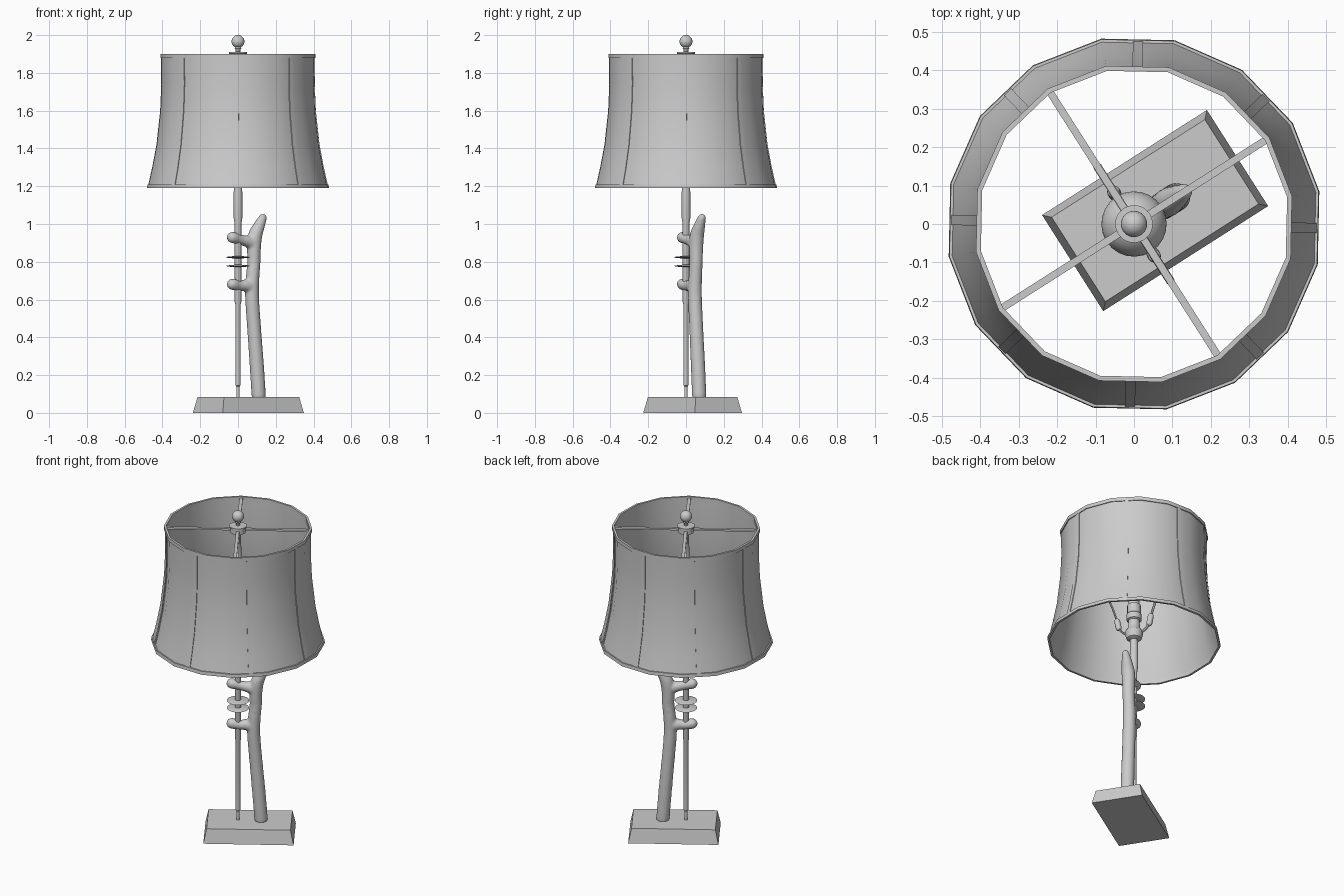
import bpy, bmesh, math
from mathutils import Vector, Matrix

if "Cube" in bpy.data.objects:
    bpy.data.objects.remove(bpy.data.objects["Cube"])

ROT = math.radians(32.5)      # the whole lamp is turned about z


def finish(bm, name, angle=30, rot=ROT):
    bmesh.ops.recalc_face_normals(bm, faces=bm.faces[:])
    for f in bm.faces:
        f.smooth = True
    for e in bm.edges:
        e.smooth = e.is_manifold and e.calc_face_angle(0) < math.radians(angle)
    me = bpy.data.meshes.new(name)
    bm.to_mesh(me)
    bm.free()
    ob = bpy.data.objects.new(name, me)
    ob.rotation_euler.z = rot
    bpy.context.collection.objects.link(ob)
    return ob


def skin(bm, rings, loop=False, caps=True):
    # bridge consecutive rings of vertices into a surface
    vs = [[bm.verts.new(p) for p in r] for r in rings]
    pairs = list(zip(vs, vs[1:])) + ([(vs[-1], vs[0])] if loop else [])
    for a, b in pairs:
        for i in range(len(a)):
            j = (i + 1) % len(a)
            bm.faces.new((a[i], a[j], b[j], b[i]))
    if caps and not loop:
        bm.faces.new(vs[0])
        bm.faces.new(vs[-1])


def lathe(name, profile, n=24, loop=False, angle=30):
    bm = bmesh.new()
    skin(bm, [[(r * math.cos(math.tau * i / n), r * math.sin(math.tau * i / n), z)
               for i in range(n)] for r, z in profile], loop)
    return finish(bm, name, angle)


def ball(r, zc, a0, a1, steps=10):
    # arc profile of a sphere, angles in degrees of latitude
    out = []
    for k in range(steps + 1):
        a = math.radians(a0 + (a1 - a0) * k / steps)
        out.append((max(r * math.cos(a), 0.001), zc + r * math.sin(a)))
    return out


def tube(bm, pts, sides=16, sub=4, flat=1.0):
    # round-ended tube through (x, z, radius) points in the xz plane
    P = [Vector(p) for p in pts]
    P = [2 * P[0] - P[1]] + P + [2 * P[-1] - P[-2]]
    path = []
    for i in range(1, len(P) - 2):
        a, b, c, d = P[i - 1:i + 3]
        for k in range(sub):
            t = k / sub
            path.append(0.5 * (2 * b + (c - a) * t + (2 * a - 5 * b + 4 * c - d) * t * t
                               + (3 * b - a - 3 * c + d) * t ** 3))
    path.append(P[-2])

    def cap(p, q):
        d = (p.xy - q.xy).normalized()
        out = []
        for deg in (30, 60, 87):
            a = math.radians(deg)
            e = p.xy + d * p.z * math.sin(a)
            out.append(Vector((e.x, e.y, p.z * math.cos(a))))
        return out
    path = cap(path[0], path[1])[::-1] + path + cap(path[-1], path[-2])
    rings = []
    for i, p in enumerate(path):
        t = (path[min(i + 1, len(path) - 1)].xy - path[max(i - 1, 0)].xy).normalized()
        ring = []
        for k in range(sides):
            a = math.tau * k / sides
            s, w = p.z * math.cos(a) * flat, p.z * math.sin(a)
            ring.append((p.x - t.y * s, w, p.y + t.x * s))
        rings.append(ring)
    skin(bm, rings)


# tapered rectangular base
bm = bmesh.new()
skin(bm, [[(0.065 + sx * (0.254 - d), sy * (0.148 - d), z)
           for sx, sy in ((-1, -1), (1, -1), (1, 1), (-1, 1))]
          for d, z in ((0, 0), (0.018, 0.085))])
finish(bm, "base")

# branch with two stubs, blended into one smooth body
bm = bmesh.new()
tube(bm, [(.13, .09, .038), (.118, .25, .038), (.101, .45, .037), (.088, .62, .037),
          (.092, .72, .036), (.1, .8, .035), (.1, .87, .037), (.108, .94, .038),
          (.135, .995, .03), (.156, 1.033, .022)])
tube(bm, [(-.035, .929, .031), (.015, .917, .027), (.06, .908, .032), (.1, .895, .036)])
tube(bm, [(-.035, .681, .031), (.015, .673, .028), (.05, .675, .033), (.09, .665, .036)])
branch = finish(bm, "branch", 80)
m = branch.modifiers.new("blend", 'REMESH')
m.mode = 'VOXEL'
m.voxel_size = 0.007
m.use_smooth_shade = True
m = branch.modifiers.new("soften", 'SMOOTH')
m.factor = 0.5
m.iterations = 8

# stem rod with stepped thickness
lathe("stem", [(.009, .08), (.009, .14), (.013, .145), (.013, .57), (.018, .59),
               (.018, 1.0), (.023, 1.03), (.023, 1.17), (.02, 1.23)], 16)

# two thin discs between the stubs
for i, z in enumerate((0.778, 0.824)):
    lathe(f"disc_{i + 1}", [(.015, z - .007), (.055, z - .003), (.063, z),
                            (.055, z + .003), (.015, z + .007)], 32)

# socket and bulb
lathe("socket", [(.02, 1.205), (.042, 1.215), (.05, 1.24), (.05, 1.26), (.036, 1.28),
                 (.032, 1.31), (.032, 1.33), (.042, 1.335), (.042, 1.37), (.038, 1.375),
                 (.038, 1.43), (.03, 1.435)], 24)
lathe("bulb", [(.028, 1.43), (.032, 1.47), (.05, 1.53)] + ball(.085, 1.61, -35, 90), 24, angle=60)

# harp: a flat hoop around the bulb, with sleeves at its feet
half = [(0, 1.25), (.05, 1.255), (.085, 1.29), (.098, 1.34), (.125, 1.43), (.165, 1.54),
        (.178, 1.63), (.155, 1.74), (.1, 1.83), (.04, 1.872), (0, 1.878)]
for i, side in enumerate((1, -1)):
    bm = bmesh.new()
    tube(bm, [(side * x, z, .011) for x, z in half], 8, 3, 0.5)
    finish(bm, f"harp_{i + 1}", 60, ROT + math.pi / 2)
    bm = bmesh.new()
    tube(bm, [(side * .09, 1.30, .017), (side * .099, 1.345, .017)], 12, 2)
    finish(bm, f"harp_sleeve_{i + 1}", 60, ROT + math.pi / 2)

# shade: 16-sided flared shell
prof = [(.482, 1.2), (.459, 1.3), (.436, 1.42), (.416, 1.6), (.410, 1.74), (.412, 1.89)]
lathe("shade", prof + [(r - .006, z) for r, z in reversed(prof)], 16, True)
lathe("shade_rim_top", [(.417, 1.878), (.417, 1.9), (.404, 1.9), (.404, 1.878)], 16, True)
lathe("shade_rim_bottom", [(.489, 1.19), (.487, 1.21), (.474, 1.21), (.476, 1.19)], 16, True)

# trim strips down the middle of every second panel
c = math.cos(math.pi / 16)
bm = bmesh.new()
for k in range(8):
    turn = Matrix.Rotation(math.pi / 16 + k * math.pi / 4, 3, 'Z')
    skin(bm, [[turn @ Vector((r * c + d, y, z))
               for d, y in ((-.002, -.013), (.004, -.013), (.004, .013), (-.002, .013))]
              for r, z in prof])
finish(bm, "shade_strips")

# spider: four spokes and a hub
bm = bmesh.new()
for a in (0, math.pi / 2):
    mat = Matrix.Rotation(a, 4, 'Z') @ Matrix.Translation((0, 0, 1.887)) \
        @ Matrix.Diagonal((.815, .019, .01, 1))
    bmesh.ops.create_cube(bm, size=1, matrix=mat)
finish(bm, "spider_spokes")
lathe("spider_hub", [(.044, 1.87), (.044, 1.9), (.049, 1.902), (.049, 1.91), (.012, 1.912)], 24)

# finial
lathe("finial", [(.012, 1.9), (.012, 1.925), (.018, 1.93), (.014, 1.938)]
      + ball(.034, 1.966, -62, 90, 12), 24, angle=50)
